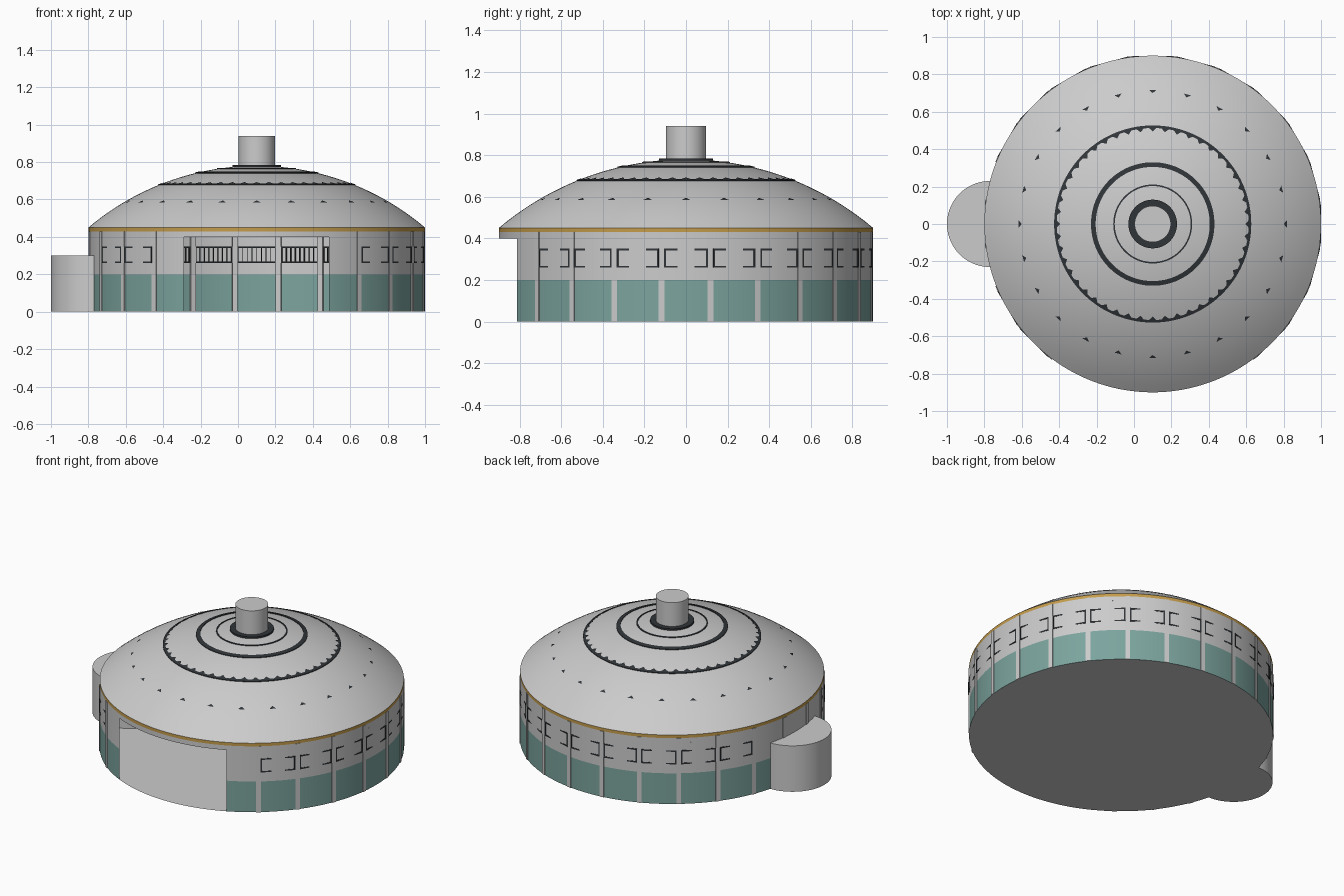
import bpy, bmesh
from math import sin, cos, sqrt, radians, pi
from mathutils import Matrix, Vector

if "Cube" in bpy.data.objects:
    bpy.data.objects.remove(bpy.data.objects["Cube"], do_unlink=True)

CX = 0.1            # centre of the round hall
R = 0.9             # wall radius
EAVE, APEX = 0.45, 0.78
BAY = 15            # degrees between columns
DOOR = 25.5         # half angle of the front opening


def material(name, colour):
    m = bpy.data.materials.new(name)
    m.use_nodes = True
    m.diffuse_color = (*colour, 1)
    m.node_tree.nodes["Principled BSDF"].inputs["Base Color"].default_value = (*colour, 1)
    return m


TEAL = material("teal_paint", (0.2, 0.37, 0.34))
GOLD = material("gold_trim", (0.55, 0.33, 0.07))
DARK = material("dark_metal", (0.03, 0.035, 0.04))


def finish(name, bm, mat=None, smooth=False, x=CX):
    mesh = bpy.data.meshes.new(name)
    bm.to_mesh(mesh)
    bm.free()
    ob = bpy.data.objects.new(name, mesh)
    ob.location.x = x
    bpy.context.collection.objects.link(ob)
    if mat:
        mesh.materials.append(mat)
    if smooth:
        bpy.ops.object.select_all(action="DESELECT")
        ob.select_set(True)
        bpy.context.view_layer.objects.active = ob
        bpy.ops.object.shade_smooth_by_angle(angle=radians(30))
    return ob


def lathe(name, profile, mat=None, start=0, end=360, steps=192, x=CX):
    """Revolve (radius, z) points, listed from bottom to top, from the front axis."""
    bm = bmesh.new()
    verts = [bm.verts.new((0, -r, z)) for r, z in profile]
    edges = [bm.edges.new(pair) for pair in zip(verts, verts[1:])]
    bmesh.ops.rotate(bm, verts=verts, matrix=Matrix.Rotation(radians(start), 3, "Z"))
    bmesh.ops.spin(bm, geom=verts + edges, axis=(0, 0, 1), cent=(0, 0, 0),
                   angle=radians(end - start), steps=steps)
    bmesh.ops.remove_doubles(bm, verts=bm.verts, dist=1e-5)
    bmesh.ops.recalc_face_normals(bm, faces=bm.faces)
    # open shells face away from the axis
    if sum(f.normal.dot(f.calc_center_median()) * f.calc_area() for f in bm.faces) < 0:
        bmesh.ops.reverse_faces(bm, faces=bm.faces)
    return finish(name, bm, mat, True, x)


def box(bm, angle, side, outer, z0, z1, width, depth):
    """Box on the wall: angle from the front, sideways shift, outer face distance."""
    m = (Matrix.Rotation(radians(angle), 4, "Z")
         @ Matrix.Translation((side, depth / 2 - outer, (z0 + z1) / 2))
         @ Matrix.Diagonal((width, depth, z1 - z0, 1)))
    bmesh.ops.create_cube(bm, size=1, matrix=m)


def dome_z(r):
    ball = (R * R + (APEX - EAVE) ** 2) / (2 * (APEX - EAVE))
    return APEX - ball + sqrt(ball * ball - r * r)


def dome_ring(name, r0, r1, lift=0.004):
    lathe(name, [(r1, dome_z(r1) - 0.002), (r1, dome_z(r1) + lift),
                 (r0, dome_z(r0) + lift), (r0, dome_z(r0) - 0.002)], DARK)


def dome_teeth(name, count, r_base, r_tip, half_width):
    """Ring of small dark triangles lying on the dome."""
    bm = bmesh.new()
    for i in range(count):
        turn = Matrix.Rotation(2 * pi * i / count, 3, "Z")
        corners = [(-half_width, r_base), (half_width, r_base), (0, r_tip)]
        face = bm.faces.new([bm.verts.new(turn @ Vector((x, -r, dome_z(r) + 0.004)))
                             for x, r in corners])
        face.normal_update()
        if face.normal.z < 0:
            face.normal_flip()
    finish(name, bm, DARK)


# Floor and walls with the wide front opening
bm = bmesh.new()
bmesh.ops.create_circle(bm, cap_ends=True, segments=192, radius=R)
finish("floor", bm)
lathe("lower_wall", [(R, 0), (R, 0.2)], TEAL, DOOR, 360 - DOOR)
lathe("upper_wall", [(R, 0.2), (R, 0.4)], None, DOOR, 360 - DOOR)
lathe("wall_head", [(R, 0.4), (R, 0.43)])
lathe("eave_trim", [(R, 0.43), (R, EAVE)], GOLD)

# Columns around the wall
bm = bmesh.new()
for i in range(24):
    angle = BAY * (i + 0.5)
    if DOOR < angle < 360 - DOOR:
        box(bm, angle, 0, R + 0.004, 0, 0.43, 0.028, 0.02)
finish("columns", bm)

# Flat window frames with bars, one to each bay
frames, bars = bmesh.new(), bmesh.new()
for i in range(24):
    angle = BAY * i
    if min(angle, 360 - angle) <= 2 * BAY or abs(angle - 270) <= BAY:
        continue
    for z in (0.26, 0.342):
        box(frames, angle, 0, R - 0.001, z, z + 0.008, 0.21, 0.014)
    for side in (-0.101, 0.101):
        box(frames, angle, side, R - 0.001, 0.26, 0.35, 0.008, 0.014)
    for k in range(-3, 4):
        box(bars, angle, k * 0.025, R - 0.006, 0.265, 0.345, 0.004, 0.008)
finish("window_frames", frames, DARK)
finish("window_bars", bars, DARK)

# Shallow dome roof with its dark rings
lathe("dome_roof", [(R * (1 - i / 24), dome_z(R * (1 - i / 24))) for i in range(25)])
dome_ring("wide_roof_ring", 0.513, 0.527)
dome_ring("middle_roof_ring", 0.305, 0.33)
dome_ring("narrow_roof_ring", 0.203, 0.211)
dome_teeth("wide_ring_teeth", 48, 0.515, 0.495, 0.022)
dome_teeth("outer_roof_teeth", 24, 0.717, 0.7, 0.02)

# Chimney and its collar
lathe("chimney_collar", [(0.13, 0.76), (0.13, 0.785), (0.09, 0.785)], DARK)
lathe("chimney", [(0.097, 0.75), (0.097, 0.94), (0, 0.94)], steps=64)

# Round annex on the right side
lathe("side_annex", [(0, 0), (0.23, 0), (0.23, 0.3), (0, 0.3)], steps=96, x=-0.77)
